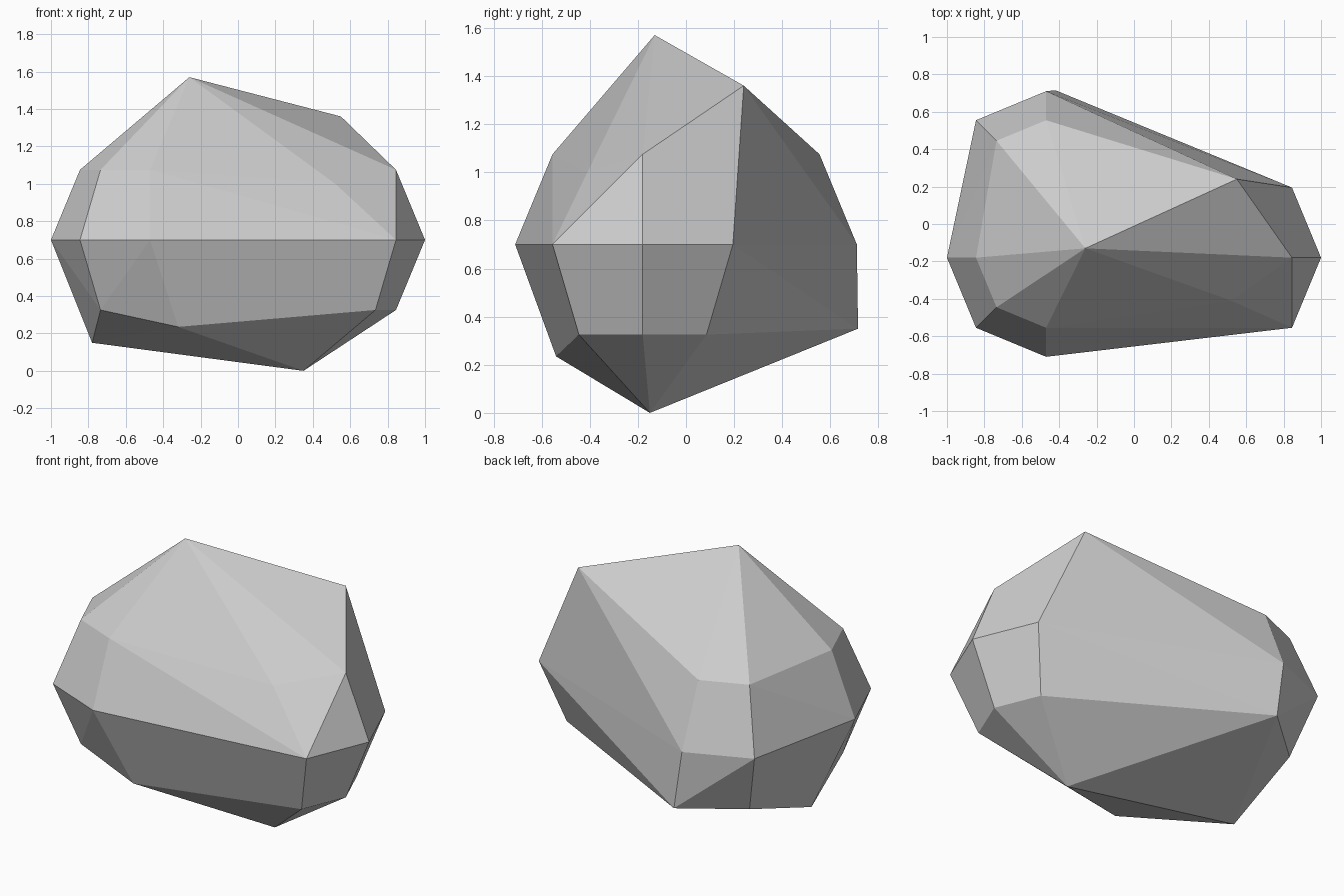
import bpy
import bmesh
from math import cos, sin, radians
from mathutils import Vector

cube = bpy.data.objects.get("Cube")
if cube:
    bpy.data.objects.remove(cube, do_unlink=True)

RADIUS = 0.53
left_front = Vector((-0.47, -0.18, 0.7))
left_back = Vector((-0.47, 0.18, 0.7))
right_front = Vector((0.47, -0.18, 0.7))


def rounded_corner(centre, elevation, azimuths):
    """Points of one ring on a rounded corner of the boulder."""
    e = radians(elevation)
    return [centre + RADIUS * Vector((cos(e) * cos(radians(a)),
                                      cos(e) * sin(radians(a)), sin(e)))
            for a in azimuths]


# Regular corner rings: waist, upper bevel and lower bevel
points = []
for centre, elevation, azimuths in (
    (left_front, 0, (180, 225, 270)),
    (left_front, 45, (180, 225, 270)),
    (left_front, -45, (225,)),
    (left_back, 0, (90, 135)),
    (left_back, 45, (90, 135)),
    (left_back, -45, (135,)),
    (right_front, 0, (-45, 0, 45)),
    (right_front, 45, (0,)),
    (right_front, -45, (-45, 0, 45)),
):
    points += rounded_corner(centre, elevation, azimuths)

# Irregular chips that break up the regular shape
peak = (-0.26, -0.13, 1.57)
foot = (0.35, -0.15, 0.0)
shoulder = (0.55, 0.24, 1.36)
front_chip = (0.52, -0.41, 1.0)
left_chip = (-0.78, -0.08, 0.15)
front_low_chip = (-0.32, -0.54, 0.235)
back_low_chip = (-0.42, 0.715, 0.35)
points += [peak, foot, shoulder, front_chip, left_chip,
           front_low_chip, back_low_chip]

# Boulder: faceted hull around all the points
bm = bmesh.new()
for p in points:
    bm.verts.new(p)
hull = bmesh.ops.convex_hull(bm, input=bm.verts[:])
loose = [v for v in bm.verts if not v.link_faces]
bmesh.ops.delete(bm, geom=loose, context='VERTS')
bmesh.ops.dissolve_limit(bm, angle_limit=radians(0.5),
                         verts=bm.verts[:], edges=bm.edges[:])
bmesh.ops.recalc_face_normals(bm, faces=bm.faces[:])

mesh = bpy.data.meshes.new("boulder")
bm.to_mesh(mesh)
bm.free()
boulder = bpy.data.objects.new("boulder", mesh)
bpy.context.collection.objects.link(boulder)

# Stone material
stone = bpy.data.materials.new("grey_stone")
stone.use_nodes = True
grey = (0.6, 0.6, 0.6, 1.0)
stone.diffuse_color = grey
stone.node_tree.nodes["Principled BSDF"].inputs["Base Color"].default_value = grey
mesh.materials.append(stone)
